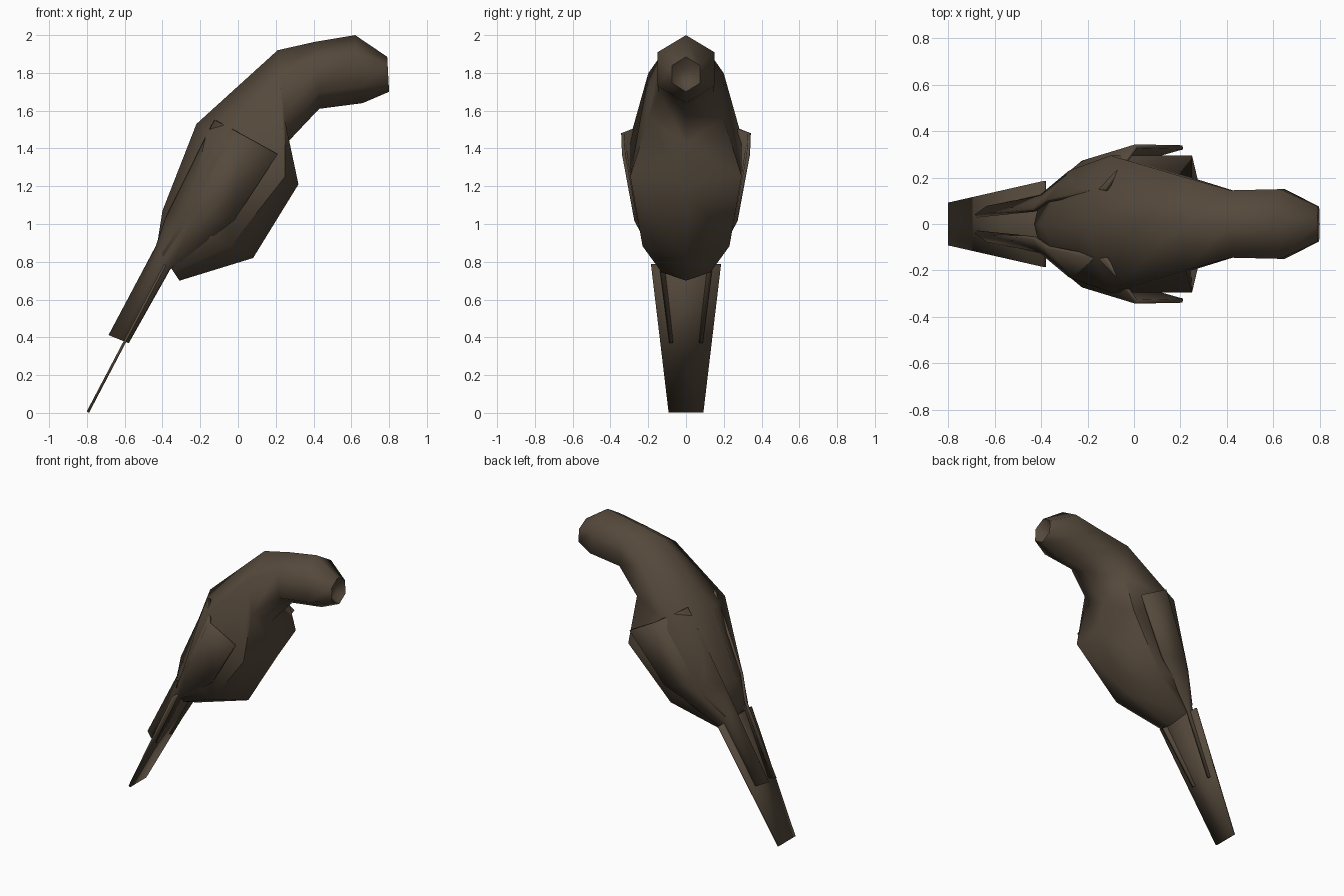
import bpy
import bmesh
import math
from mathutils import Vector

cube = bpy.data.objects.get("Cube")
if cube:
    bpy.data.objects.remove(cube, do_unlink=True)

COLOUR = (0.09, 0.066, 0.044, 1)
brown = bpy.data.materials.new("dark brown")
brown.use_nodes = True
brown.diffuse_color = COLOUR
shader = brown.node_tree.nodes["Principled BSDF"]
shader.inputs["Base Color"].default_value = COLOUR
shader.inputs["Roughness"].default_value = 0.9


def loft(name, rows, closed=False, thickness=0):
    """Skin rows of points; closed rows make a capped tube, open rows a sheet."""
    bm = bmesh.new()
    grid = [[bm.verts.new(p) for p in row] for row in rows]
    count = len(grid[0])
    for a, b in zip(grid, grid[1:]):
        for i in range(count if closed else count - 1):
            j = (i + 1) % count
            bm.faces.new((a[i], a[j], b[j], b[i]))
    if closed:
        bm.faces.new(grid[0])
        bm.faces.new(grid[-1])
    bmesh.ops.recalc_face_normals(bm, faces=bm.faces[:])
    mesh = bpy.data.meshes.new(name)
    bm.to_mesh(mesh)
    bm.free()
    mesh.materials.append(brown)
    obj = bpy.data.objects.new(name, mesh)
    bpy.context.collection.objects.link(obj)
    if thickness:
        solid = obj.modifiers.new("thickness", "SOLIDIFY")
        solid.thickness = thickness
        solid.offset = 0
    bpy.ops.object.select_all(action="DESELECT")
    obj.select_set(True)
    bpy.context.view_layer.objects.active = obj
    bpy.ops.object.shade_smooth_by_angle(angle=math.radians(65))
    return obj


def hexagon(top_x, top_z, low_x, low_z, half_width, upper=0.25, lower=0.75):
    """Six-sided section between a back point and a belly point."""
    top, low = Vector((top_x, 0, top_z)), Vector((low_x, 0, low_z))
    side = Vector((0, half_width, 0))
    u, l = top.lerp(low, upper), top.lerp(low, lower)
    return [top, u + side, l + side, low, l - side, u - side]


# Body, neck and head in one skin, ending in a hollow beak socket
loft("body", [
    hexagon(-0.43, 0.88, -0.31, 0.70, 0.13),
    hexagon(-0.40, 1.07, 0.08, 0.82, 0.23),
    hexagon(-0.22, 1.53, 0.32, 1.21, 0.295, 0.22, 0.87),
    hexagon(0.21, 1.92, 0.26, 1.43, 0.20),
    hexagon(0.41, 1.965, 0.43, 1.61, 0.145),
    hexagon(0.62, 2.0, 0.66, 1.64, 0.15),
    hexagon(0.79, 1.885, 0.80, 1.70, 0.075),
    hexagon(0.75, 1.83, 0.75, 1.73, 0.04),
], closed=True)

# Folded wings, from shoulder to narrow tip
wing = [
    [(-0.12, 0.15, 1.55), (0.01, 0.335, 1.48), (0.21, 0.33, 1.37)],
    [(-0.37, 0.10, 1.05), (-0.22, 0.265, 1.06), (-0.02, 0.265, 1.02)],
    [(-0.43, 0.06, 0.88), (-0.40, 0.115, 0.82), (-0.36, 0.13, 0.76)],
    [(-0.68, 0.035, 0.41), (-0.63, 0.07, 0.39), (-0.58, 0.08, 0.37)],
]
for name, sign in (("front_wing", -1), ("back_wing", 1)):
    loft(name, [[(x, sign * y, z) for x, y, z in row] for row in wing], thickness=0.018)

# Flat tapering tail
loft("tail", [
    [(-0.385, -0.185, 0.785), (-0.385, 0.185, 0.785)],
    [(-0.795, -0.092, 0.004), (-0.795, 0.092, 0.004)],
], thickness=0.014)
